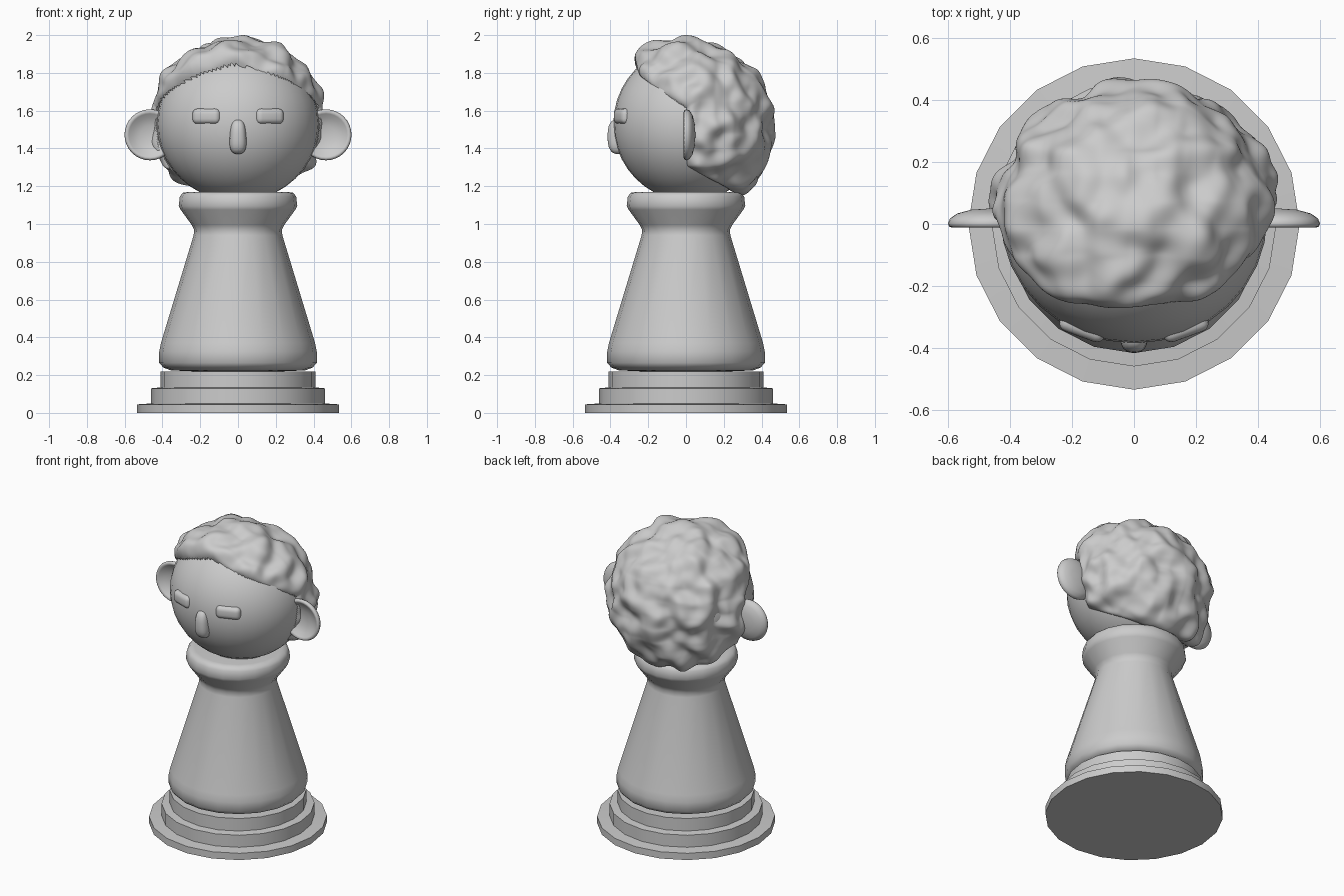
import bpy, bmesh, math
from mathutils import Vector, Matrix, noise

if "Cube" in bpy.data.objects:
    bpy.data.objects.remove(bpy.data.objects["Cube"])


def finish(name, bm, angle=35):
    bmesh.ops.recalc_face_normals(bm, faces=bm.faces)
    me = bpy.data.meshes.new(name)
    bm.to_mesh(me)
    bm.free()
    ob = bpy.data.objects.new(name, me)
    bpy.context.collection.objects.link(ob)
    bpy.ops.object.select_all(action='DESELECT')
    ob.select_set(True)
    bpy.context.view_layer.objects.active = ob
    bpy.ops.object.shade_smooth_by_angle(angle=math.radians(angle))
    return ob


def lathe(name, profile, sides, matrix=Matrix(), angle=35):
    bm = bmesh.new()
    vs = [bm.verts.new((r, 0, z)) for r, z in profile]
    es = [bm.edges.new(p) for p in zip(vs, vs[1:])]
    bmesh.ops.spin(bm, geom=vs + es, cent=(0, 0, 0), axis=(0, 0, 1),
                   angle=math.tau, steps=sides, use_merge=False)
    bmesh.ops.remove_doubles(bm, verts=bm.verts, dist=1e-4)
    bm.transform(matrix)
    return finish(name, bm, angle)


def soft_box(name, size, loc, rot=(0, 0, 0), bevel=0.03, taper=1.0, lean=0.0):
    bm = bmesh.new()
    bmesh.ops.create_cube(bm, size=1)
    for v in bm.verts:
        if v.co.z > 0:
            v.co.x *= taper
        v.co = Vector(a * b for a, b in zip(v.co, size))
    bmesh.ops.bevel(bm, geom=list(bm.edges), offset=bevel, segments=4,
                    profile=0.5, affect='EDGES', clamp_overlap=True)
    ob = finish(name, bm, 50)
    ob.location, ob.rotation_euler = loc, rot
    return ob


# stepped base
lathe("base", [(0, 0), (0.535, 0), (0.535, 0.045), (0.46, 0.05),
               (0.46, 0.13), (0.411, 0.135), (0.411, 0.218), (0, 0.22)], 20)
# tapered body with collar
lathe("body", [(0, 0.21), (0.355, 0.225), (0.395, 0.24), (0.417, 0.265), (0.417, 0.325),
               (0.408, 0.37), (0.235, 0.94), (0.232, 0.97), (0.245, 0.995),
               (0.303, 1.075), (0.314, 1.095), (0.308, 1.145), (0.293, 1.165),
               (0.26, 1.17), (0, 1.17)], 20, angle=50)

# head
CENTER = Vector((0, 0.02, 1.53))
HEAD = Vector((0.43, 0.405, 0.41))
bm = bmesh.new()
bmesh.ops.create_uvsphere(bm, u_segments=32, v_segments=20, radius=1)
bm.transform(Matrix.Translation(CENTER) @ Matrix.Diagonal((*HEAD, 1)))
finish("head", bm)

# hair: lumpy shell that dives into the head along the hairline
bm = bmesh.new()
bmesh.ops.create_icosphere(bm, subdivisions=7, radius=1)
for v in bm.verts:
    d = v.co.normalized()
    skin = d * HEAD
    p = CENTER + skin
    # distance inside the hairline: fringe slope or behind the ears, above the nape
    peak = 0.05 * max(0, 1 - abs(p.x) / 0.22)
    inside = min(max((p.z - 1.61 - peak + 0.68 * p.y) / 1.21, p.y),
                 (p.z - 1.30 + 0.5 * p.y) / 1.12)
    t = min(1, max(0, inside / 0.07))
    fade = math.sqrt(1 - (1 - t) ** 2)
    lump = 0.085 * noise.noise(d * 3.0 + Vector((3.1, 7.7, 1.3)))
    lump += 0.055 * noise.noise(d * 5.0 + Vector((9.2, 0.4, 5.6)))
    lump += 0.06 * max(0, d.dot(Vector((0, -0.42, 0.9)))) ** 6   # forelock
    lump += 0.10 * max(0, d.dot(Vector((0, 0.68, -0.73)))) ** 8  # nape
    full = d * Vector((0.463, 0.435, 0.445)) * (1 + lump)
    v.co = CENTER + (skin * 0.97).lerp(full, fade)
# keep the crown at two units
top = max(v.co.z for v in bm.verts)
for v in bm.verts:
    if v.co.z > 1.75:
        v.co.z = 1.75 + (v.co.z - 1.75) * 0.25 / (top - 1.75)
# drop what is buried inside the head
buried = [v for v in bm.verts if Vector(
    (a / b for a, b in zip(v.co - CENTER, HEAD))).length < 0.9705]
bmesh.ops.delete(bm, geom=buried, context='VERTS')
finish("hair", bm, 60)

# ears, eyes
ear = [(0, -0.028), (0.05, -0.024), (0.09, -0.01), (0.112, 0.006), (0.122, 0.012),
       (0.131, 0.008), (0.135, -0.002), (0.128, -0.018), (0.105, -0.034),
       (0.06, -0.046), (0, -0.05)]
for side, s in (("right", 1), ("left", -1)):
    lathe("ear_" + side, ear, 32,
          Matrix.Translation((s * 0.466, 0, 1.472)) @ Matrix.Rotation(math.pi / 2, 4, 'X'),
          angle=60)
    soft_box("eye_" + side, (0.155, 0.06, 0.082), (s * 0.166, -0.335, 1.57),
             (0, 0, s * math.radians(20)), 0.028)

# nose: rounded wedge, fullest low down
bm = bmesh.new()
bmesh.ops.create_uvsphere(bm, u_segments=24, v_segments=16, radius=1)
for v in bm.verts:
    x, y, z = v.co
    k = 1 / max(1e-6, (abs(x) ** 3 + abs(y) ** 2.5 + abs(z) ** 2.8)) ** 0.35
    v.co = Vector((x * k * 0.044 * (1 - 0.12 * z), y * k * 0.055 - 0.36, z * k * 0.092 + 1.463))
finish("nose", bm, 60)
